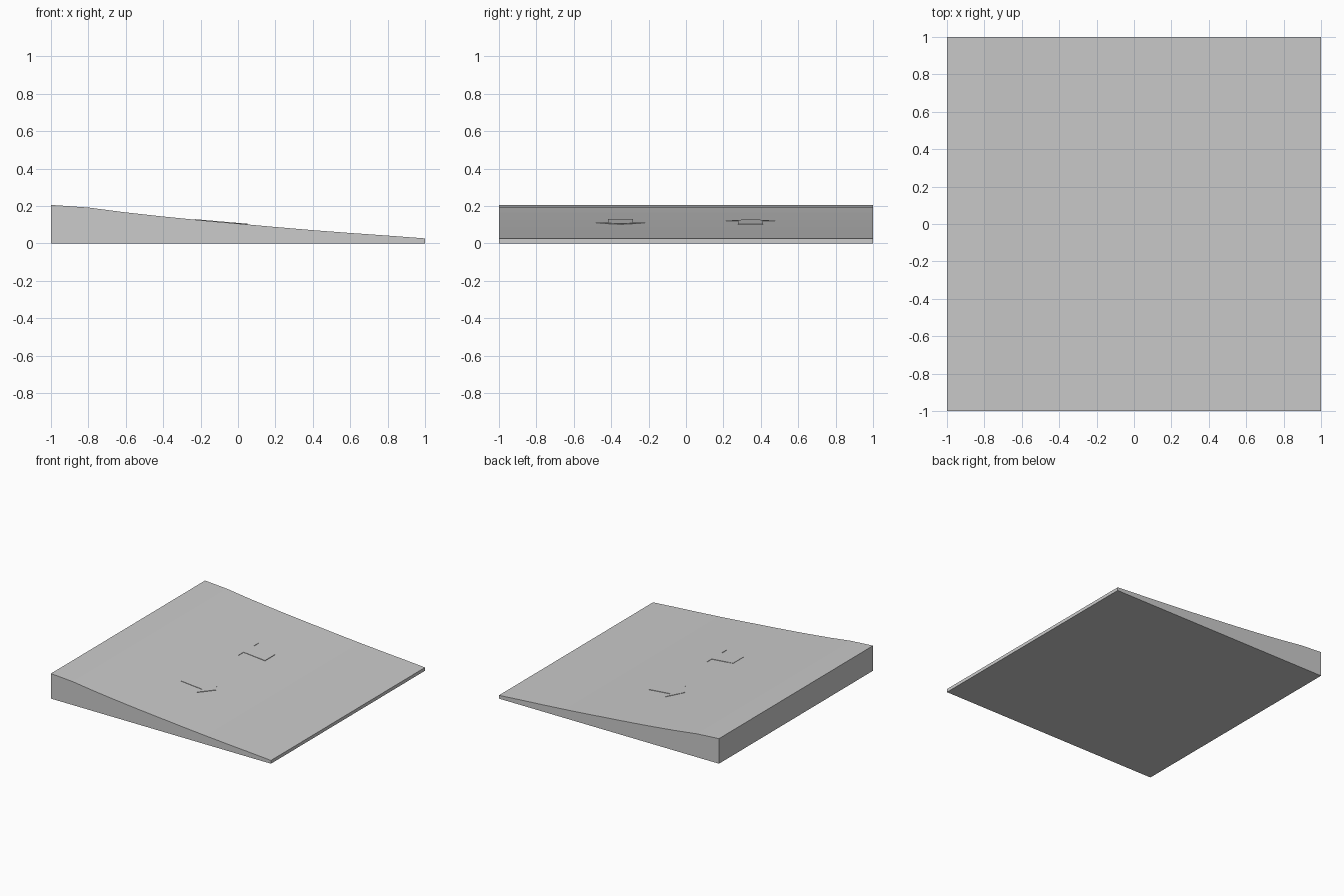
import bpy
import bmesh
from mathutils import Vector

if "Cube" in bpy.data.objects:
    bpy.data.objects.remove(bpy.data.objects["Cube"])


def extrude_outline(name, points, offset):
    """Make a solid from a closed 3D outline pushed along an offset."""
    bm = bmesh.new()
    face = bm.faces.new([bm.verts.new(p) for p in points])
    result = bmesh.ops.extrude_face_region(bm, geom=[face], use_keep_orig=True)
    moved = [v for v in result["geom"] if isinstance(v, bmesh.types.BMVert)]
    bmesh.ops.translate(bm, verts=moved, vec=Vector(offset))
    bmesh.ops.recalc_face_normals(bm, faces=bm.faces)
    mesh = bpy.data.meshes.new(name)
    bm.to_mesh(mesh)
    bm.free()
    obj = bpy.data.objects.new(name, mesh)
    bpy.context.collection.objects.link(obj)
    return obj


# Sloped slab: gently curved side profile, extruded across the width
slope = [(-1, .206), (-.8, .192), (-.6, .166), (-.4, .144), (-.2, .124),
         (0, .106), (.2, .088), (.4, .071), (.6, .056), (.8, .042), (1, .027)]
profile = [(-1, 0)] + slope + [(1, 0)]
extrude_outline("ramp", [(x, -1, z) for x, z in profile], (0, 2, 0))

# Thin raised direction arrows lying on the slope, one each way
arrow = [(-.14, -.066), (.055, -.066), (.055, -.13), (.14, 0),
         (.055, .13), (.055, .066), (-.14, .066)]
for name, y, way in (("down_arrow", -.35, 1), ("up_arrow", .345, -1)):
    points = []
    for u, v in arrow:
        x = -.09 + way * u
        points.append((x, y + v, .1175 - .087 * (x + .09)))
    extrude_outline(name, points, (0, 0, -.012))
